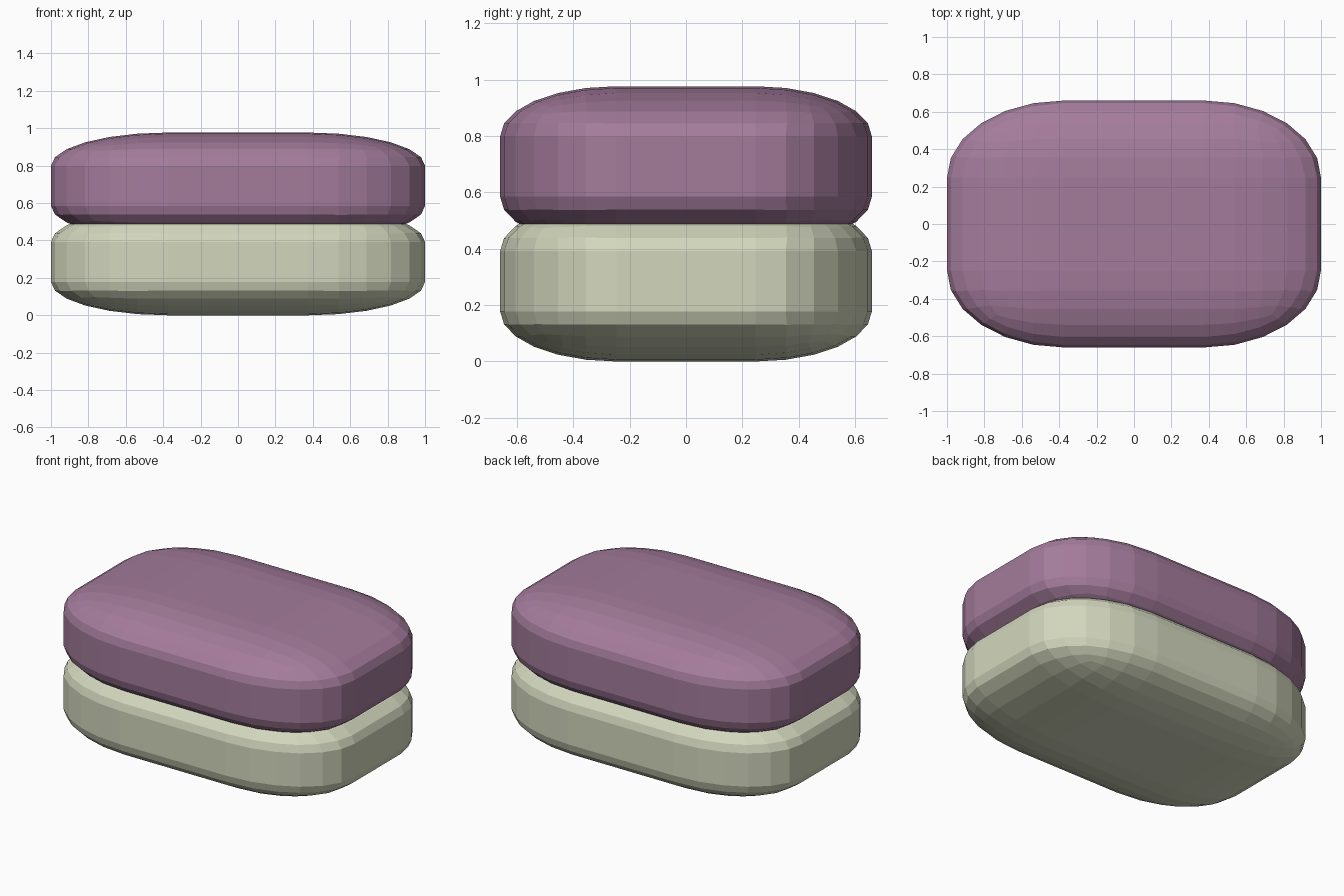
import bpy, bmesh
from mathutils import Matrix

if "Cube" in bpy.data.objects:
    bpy.data.objects.remove(bpy.data.objects["Cube"])

HALF = (1.0, 0.66, 0.285)   # half sizes of each cushion


def cushion(name, z, colour):
    # unit cube with round six-segment bevels, then squashed to size
    bm = bmesh.new()
    bmesh.ops.create_cube(bm, size=2)
    bmesh.ops.bevel(bm, geom=bm.edges[:], offset=0.625, offset_type='OFFSET',
                    segments=6, profile=0.5, affect='EDGES')
    bmesh.ops.transform(bm, matrix=Matrix.Diagonal((*HALF, 1)), verts=bm.verts)
    bmesh.ops.recalc_face_normals(bm, faces=bm.faces)
    mesh = bpy.data.meshes.new(name)
    bm.to_mesh(mesh)
    bm.free()
    obj = bpy.data.objects.new(name, mesh)
    obj.location.z = z
    bpy.context.collection.objects.link(obj)
    mat = bpy.data.materials.new(name + "_colour")
    mat.diffuse_color = (*colour, 1)
    mat.use_nodes = True
    mat.node_tree.nodes["Principled BSDF"].inputs["Base Color"].default_value = mat.diffuse_color
    mesh.materials.append(mat)


# two overlapping rounded blocks, one resting on the other
cushion("lower_cushion", 0.285, (0.65, 0.68, 0.51))
cushion("upper_cushion", 0.692, (0.37, 0.20, 0.33))
